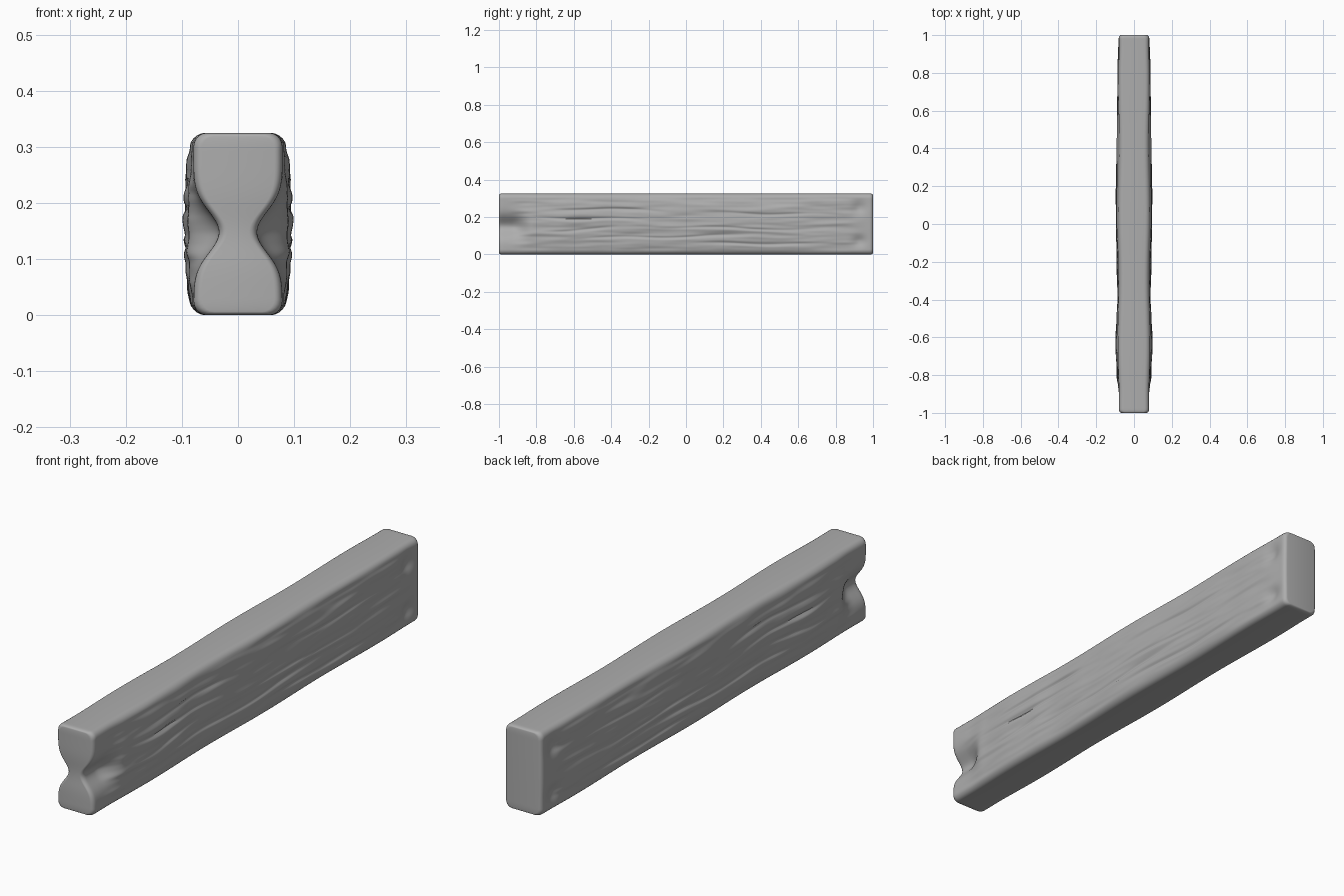
import bpy, math
from mathutils import Vector, noise

if "Cube" in bpy.data.objects:
    bpy.data.objects.remove(bpy.data.objects["Cube"])

H, R, E = 0.325, 0.024, 0.018      # height, long-edge radius, end-edge radius
NY, NZ = 200, 60


def smooth(a, b, v):
    t = max(0.0, min(1.0, (v - a) / (b - a)))
    return t * t * (3 - 2 * t)


def bump(v, c, w):
    return math.exp(-((v - c) / w) ** 2)


# half-width of the beam along its length (seen from the top)
WIDTH = [(-1, .080), (-.9, .081), (-.8, .089), (-.65, .097), (-.5, .092), (-.38, .087),
         (-.2, .091), (0, .095), (.25, .094), (.5, .091), (.75, .087), (.9, .084), (1, .081)]

# long grain grooves: y start, y end, z at start, z at end, depth
GROOVES = [(-.75, -.1, .245, .235, .006), (-.85, -.2, .20, .185, .007),
           (-.65, .35, .085, .10, .007), (-.3, .75, .15, .13, .006),
           (.1, .85, .225, .21, .005), (-.8, -.35, .12, .145, .005),
           (.0, .8, .06, .055, .005)]


def envelope(y):
    for (a, wa), (b, wb) in zip(WIDTH, WIDTH[1:]):
        if y <= b:
            return wa + (wb - wa) * smooth(a, b, y)
    return WIDTH[-1][1]


def half_width(y, z):
    u = abs(z / H * 2 - 1)
    edge = 0.079 + 0.003 * math.sin(y * 9 + 1) * smooth(1, .8, abs(y))
    w = edge + (envelope(y) - edge) * (1 - u ** 2.2)
    # wood grain, fading at the ends and long edges
    fade = smooth(.97, .85, abs(y)) * smooth(1, .75, u)
    grain = noise.noise(Vector((3.1, y * 3.2, z * 32))) * .005
    grain += noise.noise(Vector((8.7, y * 7, z * 60))) * .002
    for a, b, za, zb, d in GROOVES:
        if a < y < b:
            t = (y - a) / (b - a)
            zc = za + (zb - za) * t + .005 * math.sin(y * 11 + a)
            grain -= d * math.sin(math.pi * t) * bump(z, zc, .007)
    w += grain * fade
    # notch worn into the front end
    w -= .046 * smooth(-.82, -.93, y) * bump(z, .148, .052)
    # two dents behind the rear lip
    w -= .013 * bump(y, .925, .035) * (bump(z, .25, .035) + bump(z, .07, .03))
    return w


# sample positions, denser at the rounded edges
arc = [1 - math.cos(i / 5 * math.pi / 2) for i in range(5)]
zs = [R * a for a in arc] + [R + (H - 2 * R) * i / NZ for i in range(NZ + 1)]
zs += [H - R * a for a in reversed(arc)]
ys = [-1 + E * a for a in arc] + [-1 + E + (2 - 2 * E) * i / NY for i in range(NY + 1)]
ys += [1 - E * a for a in reversed(arc)]


def inset(d, r):
    d = min(d, r)
    return r - math.sqrt(max(0, r * r - (r - d) ** 2))


verts, faces = [], []
for y in ys:
    ei = inset(1 - abs(y), E) * .8
    ring = []
    for z in zs:
        x = half_width(y, z) - inset(min(z, H - z), R) - ei
        ring.append((x, y, ei * .4 + z * (H - ei * .8) / H))
    verts += ring + [(-x, y, z) for x, y, z in reversed(ring)]

n = 2 * len(zs)
for j in range(len(ys) - 1):
    for i in range(n):
        k = (i + 1) % n
        faces.append((j * n + i, j * n + k, (j + 1) * n + k, (j + 1) * n + i))
# end caps, strips from right to left
last = (len(ys) - 1) * n
for i in range(len(zs) - 1):
    q = (i, n - 1 - i, n - 2 - i, i + 1)
    faces.append(q)
    faces.append(tuple(last + v for v in reversed(q)))

mesh = bpy.data.meshes.new("wooden_beam")
mesh.from_pydata(verts, [], faces)
beam = bpy.data.objects.new("wooden_beam", mesh)
bpy.context.collection.objects.link(beam)

mat = bpy.data.materials.new("plain grey")
mat.diffuse_color = (0.42, 0.42, 0.42, 1)
mat.use_nodes = True
mat.node_tree.nodes["Principled BSDF"].inputs["Base Color"].default_value = mat.diffuse_color
mesh.materials.append(mat)

bpy.context.view_layer.objects.active = beam
beam.select_set(True)
bpy.ops.object.mode_set(mode='EDIT')
bpy.ops.mesh.select_all(action='SELECT')
bpy.ops.mesh.normals_make_consistent(inside=False)
bpy.ops.object.mode_set(mode='OBJECT')
bpy.ops.object.shade_smooth_by_angle(angle=math.radians(50))
